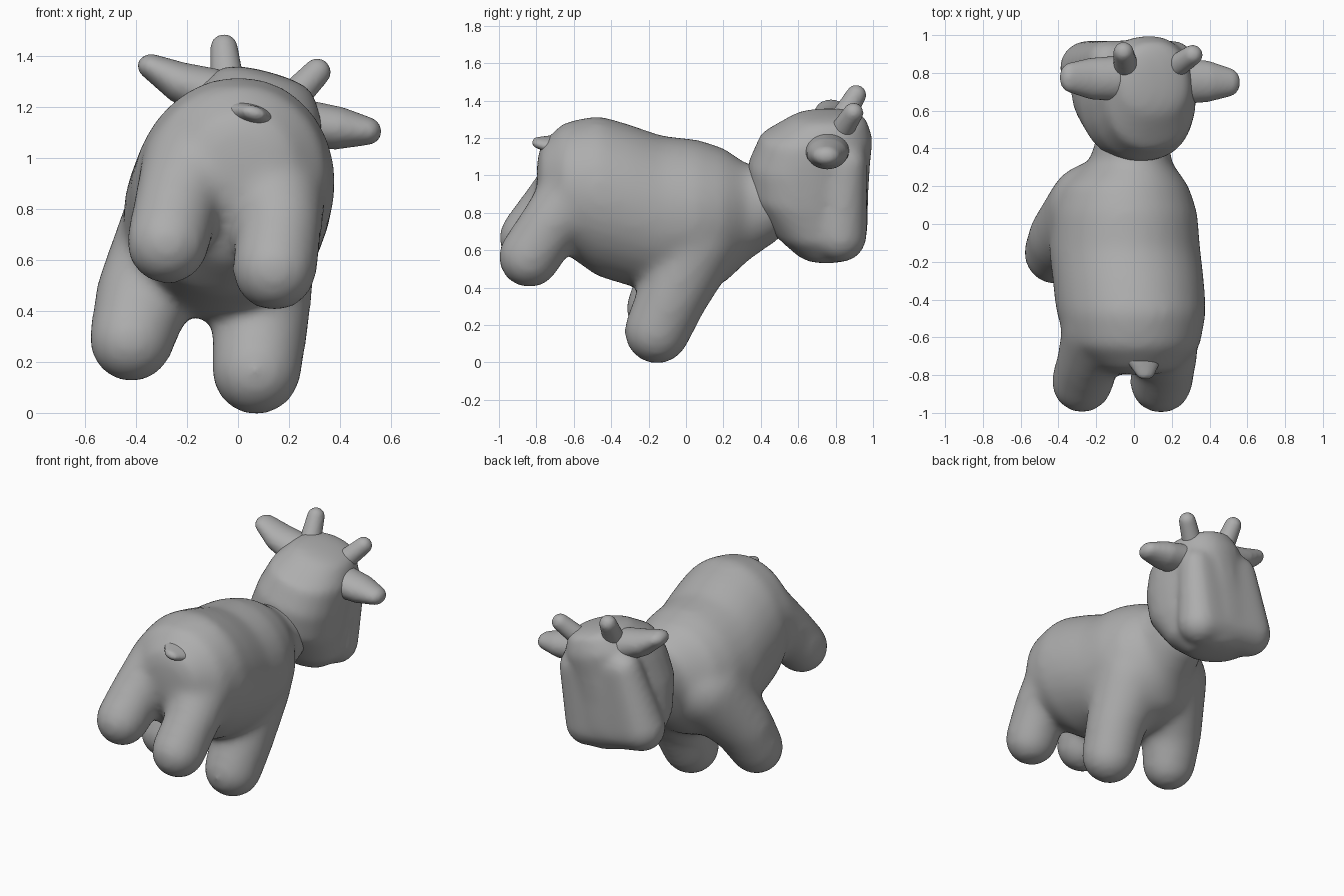
import bpy, bmesh, math
from mathutils import Vector, Matrix

cube = bpy.data.objects.get("Cube")
if cube:
    bpy.data.objects.remove(cube, do_unlink=True)

grey = bpy.data.materials.new("plain_grey")
grey.use_nodes = True
COLOUR = (0.42, 0.42, 0.42, 1)
grey.diffuse_color = COLOUR
grey.node_tree.nodes["Principled BSDF"].inputs["Base Color"].default_value = COLOUR

LEAN = math.radians(15)   # whole animal leans sideways


def ellipsoid(bm, centre, radii, square, yaw):
    """Leaning ellipsoid; square below 1 gives boxier sides."""
    verts = bmesh.ops.create_uvsphere(bm, u_segments=24, v_segments=14, radius=1)["verts"]
    place = (Matrix.Translation(centre) @ Matrix.Rotation(LEAN, 4, "Y")
             @ Matrix.Rotation(yaw, 4, "Z") @ Matrix.Diagonal((*radii, 1)))
    for v in verts:
        v.co = place @ Vector([math.copysign(abs(c) ** square, c) for c in v.co])


def wrap(bm, beads, square=1.0, yaw=0.0):
    """Stretch one convex skin over all the beads."""
    part = bmesh.new()
    for centre, radii in beads:
        ellipsoid(part, centre, radii, square, yaw)
    hull = bmesh.ops.convex_hull(part, input=part.verts)
    spare = {g for g in hull["geom_interior"] + hull["geom_unused"]
             if isinstance(g, bmesh.types.BMVert)}
    bmesh.ops.delete(part, geom=list(spare), context="VERTS")
    mesh = bpy.data.meshes.new("scratch")
    part.to_mesh(mesh)
    part.free()
    bm.from_mesh(mesh)
    bpy.data.meshes.remove(mesh)


def chain(bm, beads, square=1.0, yaw=0.0):
    """Join each bead to the next."""
    for pair in zip(beads, beads[1:]):
        wrap(bm, pair, square, yaw)


def finish(bm, name, voxel, rounds):
    """Fuse the overlapping skins into one smooth surface."""
    mesh = bpy.data.meshes.new(name)
    bm.to_mesh(mesh)
    bm.free()
    mesh.materials.append(grey)
    obj = bpy.data.objects.new(name, mesh)
    bpy.context.collection.objects.link(obj)
    fuse = obj.modifiers.new("fuse", "REMESH")
    fuse.mode = "VOXEL"
    fuse.voxel_size = voxel
    fuse.use_smooth_shade = True
    soften = obj.modifiers.new("soften", "SMOOTH")
    soften.factor = 0.5
    soften.iterations = rounds


def ball(x, y, z, r):
    return (x, y, z), (r, r, r)


# Body and legs: (y, x, z, half width, half height) cross-sections
sections = [
    (-0.76, 0.02, 0.98, 0.21, 0.20), (-0.65, 0.00, 0.935, 0.35, 0.35),
    (-0.47, -0.015, 0.89, 0.395, 0.435), (-0.30, -0.03, 0.84, 0.40, 0.435),
    (-0.13, -0.05, 0.785, 0.40, 0.43), (0.06, -0.05, 0.78, 0.385, 0.415),
    (0.20, -0.05, 0.785, 0.34, 0.365), (0.33, -0.02, 0.80, 0.215, 0.26),
    (0.50, 0.00, 0.86, 0.19, 0.20)]
body = bmesh.new()
chain(body, [((x, y, z), (w, 0.04, h)) for y, x, z, w, h in sections])
legs = [
    [(0.06, 0.05, 0.66, 0.25), (0.09, -0.07, 0.36, 0.19), (0.072, -0.155, 0.168, 0.178)],
    [(-0.21, 0.08, 0.73, 0.25), (-0.37, -0.07, 0.46, 0.19), (-0.417, -0.155, 0.287, 0.168)],
    [(0.13, -0.55, 0.92, 0.22), (0.165, -0.72, 0.74, 0.168), (0.143, -0.837, 0.565, 0.168)],
    [(-0.16, -0.55, 0.97, 0.22), (-0.24, -0.72, 0.82, 0.168), (-0.275, -0.837, 0.667, 0.165)]]
for leg in legs:
    chain(body, [ball(*b) for b in leg])
finish(body, "body_and_legs", 0.022, 26)

# Short flat tail
tail = bmesh.new()
chain(tail, [((0.05, -0.71, 1.165), (0.10, 0.05, 0.045)),
             ((0.06, -0.795, 1.175), (0.05, 0.028, 0.028))])
finish(tail, "tail", 0.01, 6)

# Head: (height along its leaning axis, back y, front y, half width)
levels = [(-0.34, 0.57, 0.92, 0.24), (-0.24, 0.46, 0.97, 0.30),
          (-0.05, 0.335, 0.975, 0.30), (0.12, 0.33, 0.985, 0.28),
          (0.26, 0.39, 1.0, 0.255), (0.345, 0.54, 0.97, 0.20)]
head = bmesh.new()
chain(head, [((0.015 + math.sin(LEAN) * u, (a + b) / 2, 0.945 + math.cos(LEAN) * u),
              (w, (b - a) / 2, 0.06)) for u, a, b, w in levels], 0.88, 0.1)
# Broad jaw and cheeks in one flat-faced block
wrap(head, [ball(0.21, 0.86, 1.06, 0.11), ball(0.15, 0.825, 0.675, 0.14),
            ball(-0.25, 0.825, 0.745, 0.145), ball(-0.14, 0.86, 1.13, 0.11)])
finish(head, "head", 0.02, 14)

# Ears: flat, drooping blades
ears = {"left_ear": [(0.20, 0.755, 1.14, 0.125, 0.10), (0.39, 0.755, 1.115, 0.11, 0.085),
                     (0.503, 0.75, 1.105, 0.075, 0.055)],
        "right_ear": [(-0.10, 0.77, 1.25, 0.12, 0.10), (-0.23, 0.77, 1.295, 0.11, 0.08),
                      (-0.335, 0.775, 1.355, 0.08, 0.05)]}
for name, beads in ears.items():
    ear = bmesh.new()
    chain(ear, [((x, y, z), (0.06, d, t)) for x, y, z, d, t in beads])
    finish(ear, name, 0.012, 6)

# Horns
horns = {"left_horn": [(0.20, 0.82, 1.22, 0.065), (0.31, 0.895, 1.335, 0.054)],
         "right_horn": [(-0.04, 0.82, 1.28, 0.068), (-0.055, 0.91, 1.43, 0.054)]}
for name, beads in horns.items():
    horn = bmesh.new()
    chain(horn, [ball(*b) for b in beads])
    finish(horn, name, 0.012, 4)
